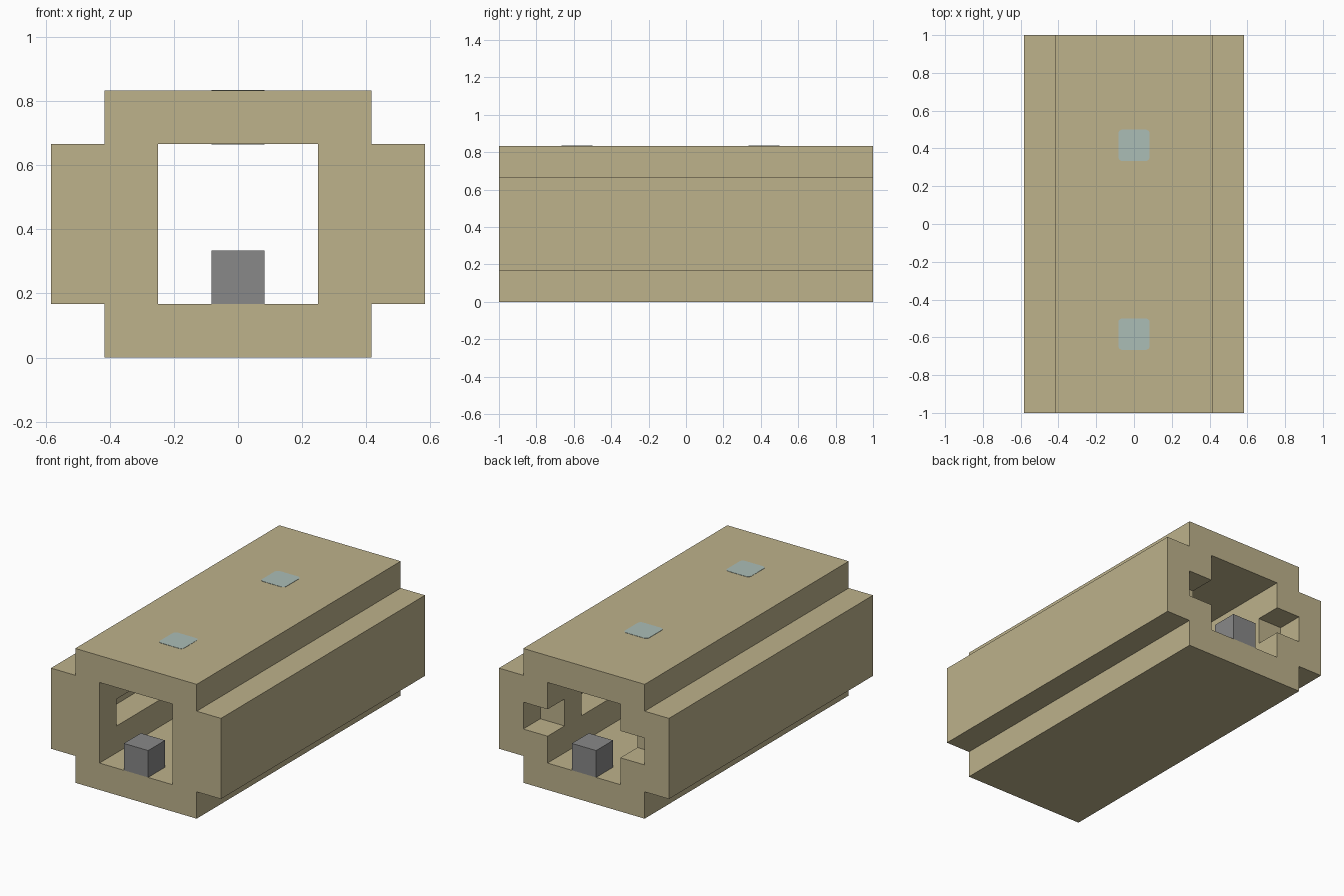
import bpy, bmesh
from mathutils import Vector

U = 1 / 6  # one building block

if "Cube" in bpy.data.objects:
    bpy.data.objects.remove(bpy.data.objects["Cube"], do_unlink=True)


def material(name, rgb):
    m = bpy.data.materials.new(name)
    m.use_nodes = True
    color = (*rgb, 1)
    m.diffuse_color = color
    m.node_tree.nodes["Principled BSDF"].inputs["Base Color"].default_value = color
    return m


stone = material("sand stone", (0.51, 0.445, 0.26))
grey = material("grey", (0.246, 0.246, 0.246))
glass = material("pale blue", (0.41, 0.51, 0.47))


def add_object(name, bm, mat):
    bmesh.ops.recalc_face_normals(bm, faces=bm.faces)
    mesh = bpy.data.meshes.new(name)
    bm.to_mesh(mesh)
    bm.free()
    mesh.materials.append(mat)
    ob = bpy.data.objects.new(name, mesh)
    bpy.context.collection.objects.link(ob)
    return ob


def box(name, low, high, mat, bevel=0):
    """Box between two corners given in blocks, with optional rounded upright edges."""
    low, high = Vector(low) * U, Vector(high) * U
    bm = bmesh.new()
    bmesh.ops.create_cube(bm, size=1)
    for v in bm.verts:
        v.co = (low + high) / 2 + v.co * (high - low)
    if bevel:
        upright = [e for e in bm.edges
                   if abs(e.verts[0].co.z - e.verts[1].co.z) > 0.01]
        bmesh.ops.bevel(bm, geom=upright, offset=bevel, segments=4,
                        profile=0.5, affect='EDGES')
    return add_object(name, bm, mat)


def cut(target, low, high):
    cutter = box("cutter", low, high, stone)
    cutter.hide_render = True
    mod = target.modifiers.new("cut", 'BOOLEAN')
    mod.operation = 'DIFFERENCE'
    mod.solver = 'EXACT'
    mod.object = cutter
    bpy.context.view_layer.objects.active = target
    bpy.ops.object.modifier_apply(modifier=mod.name)
    bpy.data.objects.remove(cutter, do_unlink=True)


# Tunnel shell: stepped outline extruded along y
half = [(2.5, 0), (2.5, 1), (3.5, 1), (3.5, 4), (2.5, 4), (2.5, 5)]
outline = half + [(-x, z) for x, z in reversed(half)]
bm = bmesh.new()
face = bm.faces.new([bm.verts.new((x * U, -1, z * U)) for x, z in outline])
new = bmesh.ops.extrude_face_region(bm, geom=[face])["geom"]
for v in new:
    if isinstance(v, bmesh.types.BMVert):
        v.co.y = 1
shell = add_object("tunnel_shell", bm, stone)

# Passage, then wall recesses between pillars on both sides
cut(shell, (-1.5, -7, 1), (1.5, 7, 4))
for start, end in ((-5, -1), (0, 4), (5, 7)):
    for low, high in ((-2.5, -1), (1, 2.5)):
        cut(shell, (low, start, 2), (high, end, 3))

# Floor blocks at both ends
for name, y in (("front_block", -6), ("back_block", 5)):
    box(name, (-0.5, y, 1), (0.5, y + 1, 2), grey)

# Skylights set through the roof
for name, y in (("front_skylight", -4), ("back_skylight", 2)):
    box(name, (-0.5, y, 3.99), (0.5, y + 1, 5.01), glass, bevel=0.022)
